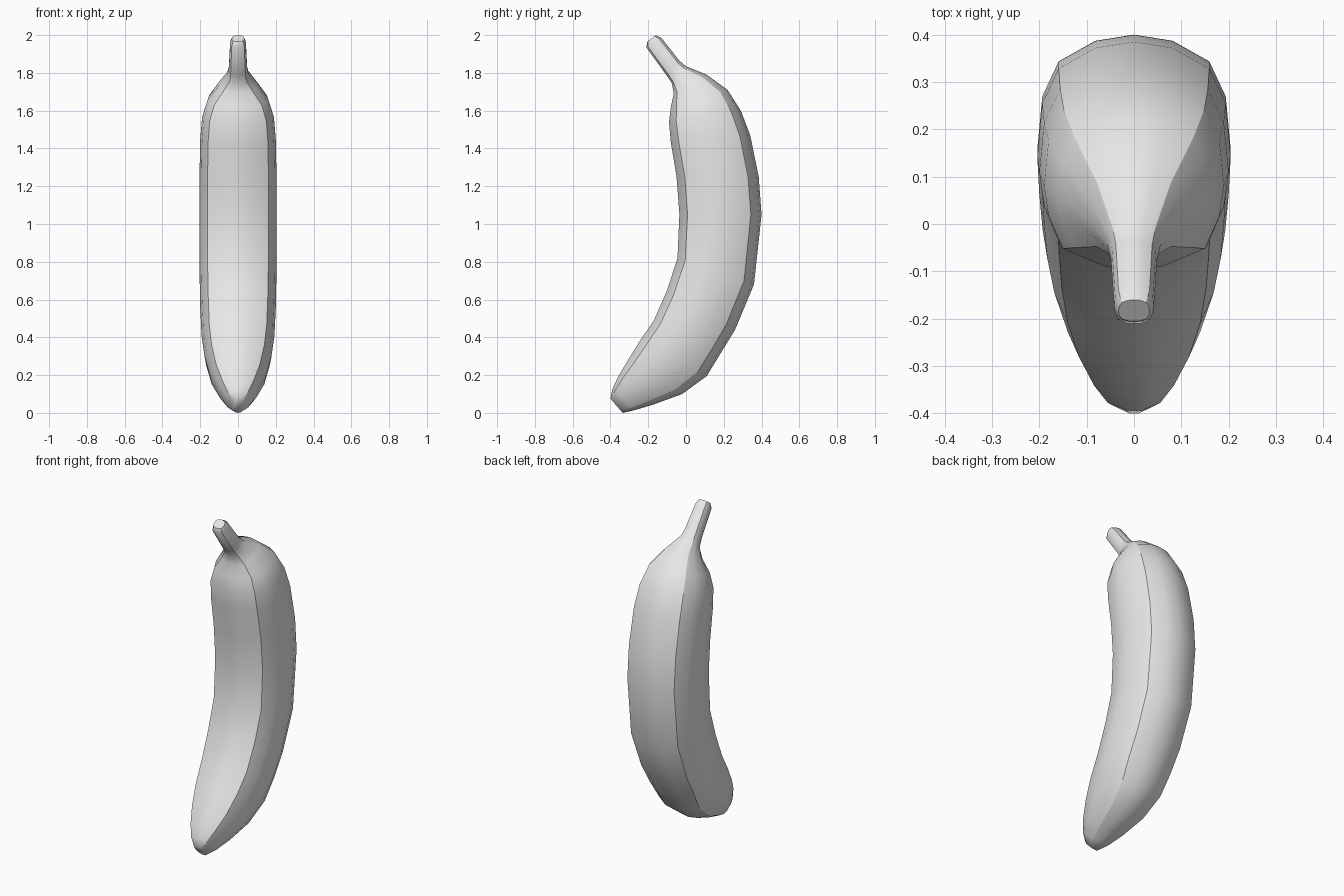
import bpy
import bmesh
from mathutils import Vector

cube = bpy.data.objects.get("Cube")
if cube:
    bpy.data.objects.remove(cube, do_unlink=True)


def make_material(name, color):
    mat = bpy.data.materials.new(name)
    mat.use_nodes = True
    mat.diffuse_color = color
    mat.node_tree.nodes["Principled BSDF"].inputs["Base Color"].default_value = color
    return mat


# Half cross-section: (depth from inner to outer curve, fraction of half width, crease)
half_section = [
    (0.0, 0.32, False), (0.1, 0.79, True), (0.28, 0.95, False), (0.45, 1.0, False),
    (0.7, 0.95, False), (0.87, 0.78, True), (0.97, 0.4, False),
]
section = ([(d, w, c) for d, w, c in half_section] + [(1.0, 0.0, False)]
           + [(d, -w, c) for d, w, c in reversed(half_section)])

# Stations from the blossom tip to the stem: inner y, z, outer y, z, half width
stations = [
    (-0.40, 0.075, -0.335, 0.0, 0.03),
    (-0.39, 0.125, -0.27, 0.015, 0.07),
    (-0.36, 0.19, -0.17, 0.045, 0.107),
    (-0.31, 0.275, -0.02, 0.10, 0.147),
    (-0.245, 0.38, 0.11, 0.195, 0.177),
    (-0.17, 0.49, 0.18, 0.31, 0.193),
    (-0.10, 0.65, 0.26, 0.44, 0.20),
    (-0.045, 0.82, 0.36, 0.68, 0.204),
    (-0.035, 1.05, 0.40, 1.05, 0.204),
    (-0.05, 1.25, 0.385, 1.25, 0.204),
    (-0.08, 1.43, 0.34, 1.47, 0.20),
    (-0.09, 1.54, 0.29, 1.60, 0.19),
    (-0.08, 1.62, 0.22, 1.71, 0.16),
    (-0.065, 1.69, 0.11, 1.79, 0.10),
    (-0.075, 1.745, 0.0, 1.835, 0.057),
    (-0.105, 1.79, -0.035, 1.865, 0.049),
    (-0.21, 1.935, -0.13, 1.985, 0.042),
    (-0.205, 1.965, -0.16, 2.0, 0.033),
]

# Loft the banana skin through the stations
bm = bmesh.new()
rings = []
for iy, iz, oy, oz, width in stations:
    inner, outer = Vector((0, iy, iz)), Vector((0, oy, oz))
    rings.append([bm.verts.new(inner.lerp(outer, d) + Vector((w * width, 0, 0)))
                  for d, w, _ in section])
count = len(section)
for low, high in zip(rings, rings[1:]):
    for i in range(count):
        j = (i + 1) % count
        bm.faces.new((low[i], low[j], high[j], high[i]))
bm.faces.new(rings[0])
stem_cap = bm.faces.new(rings[-1])
bmesh.ops.recalc_face_normals(bm, faces=bm.faces)

# Smooth skin with creases along the ridges and around the cut stem
for face in bm.faces:
    face.smooth = True
for low, high in zip(rings, rings[1:]):
    for i, (_, _, crease) in enumerate(section):
        if crease:
            bm.edges.get((low[i], high[i])).smooth = False
for edge in stem_cap.edges:
    edge.smooth = False

mesh = bpy.data.meshes.new("banana")
bm.to_mesh(mesh)
bm.free()
mesh.materials.append(make_material("light grey", (0.8, 0.8, 0.8, 1.0)))
banana = bpy.data.objects.new("banana", mesh)
bpy.context.collection.objects.link(banana)
